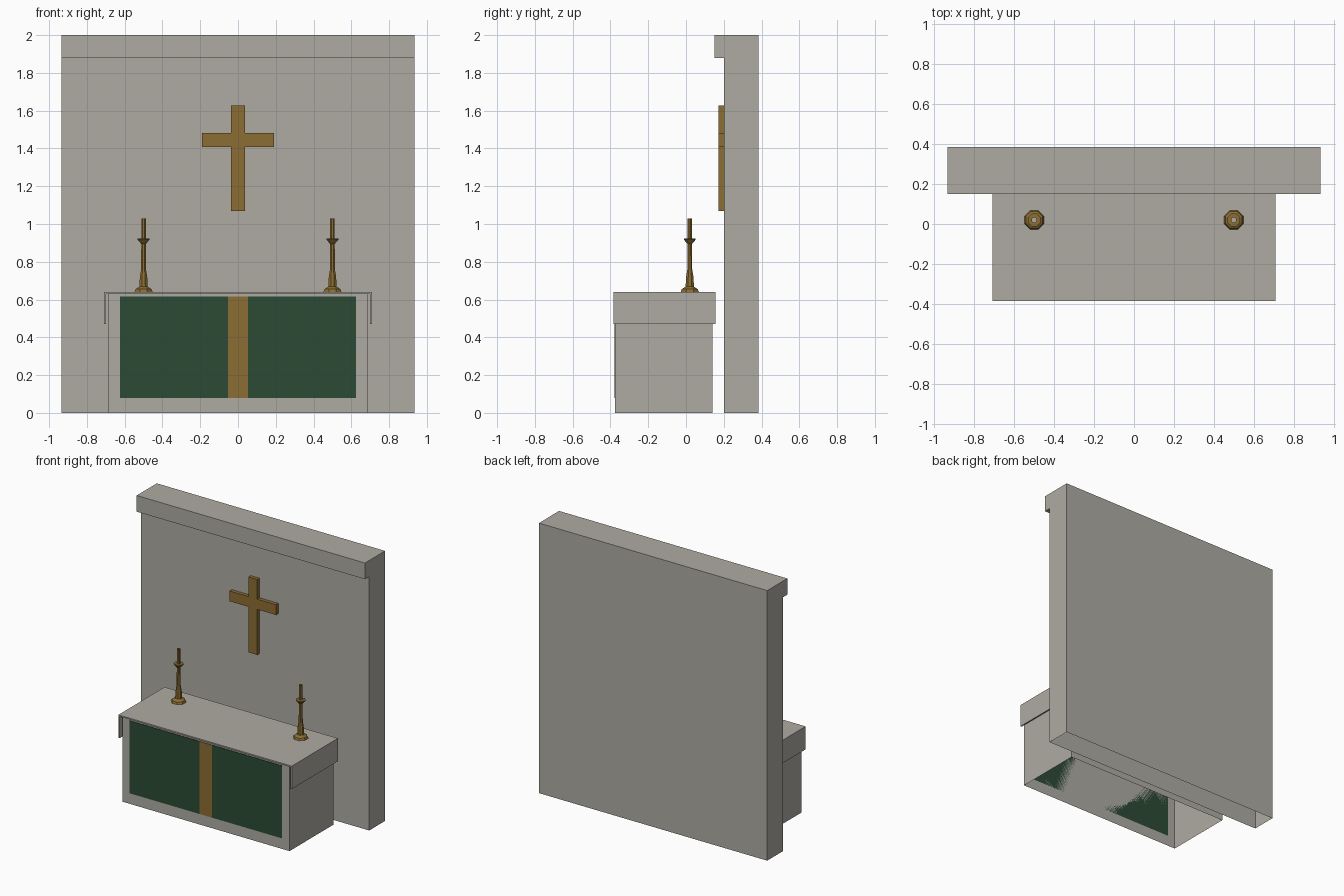
import bpy, bmesh, math
from mathutils import Matrix, Vector

cube = bpy.data.objects.get("Cube")
if cube:
    bpy.data.objects.remove(cube, do_unlink=True)


def material(name, rgb):
    m = bpy.data.materials.new(name)
    m.use_nodes = True
    color = (*rgb, 1)
    m.diffuse_color = color
    m.node_tree.nodes["Principled BSDF"].inputs["Base Color"].default_value = color
    return m


stone = material("pale stone", (0.43, 0.41, 0.365))
gold = material("old gold", (0.26, 0.155, 0.033))
green = material("dark green cloth", (0.025, 0.07, 0.035))


def finish(name, bm, mat):
    mesh = bpy.data.meshes.new(name)
    bm.to_mesh(mesh)
    bm.free()
    mesh.materials.append(mat)
    obj = bpy.data.objects.new(name, mesh)
    bpy.context.collection.objects.link(obj)
    return obj


def open_floor(bm):
    """Remove the face resting on the ground, leaving a hollow shell."""
    floor = [f for f in bm.faces if all(abs(v.co.z) < 1e-4 for v in f.verts)]
    bmesh.ops.delete(bm, geom=floor, context='FACES')


def extrude_outline(name, outline, step, mat, hollow=False):
    """Extrude a closed outline of 3D points along a vector."""
    bm = bmesh.new()
    face = bm.faces.new([bm.verts.new(p) for p in outline])
    ext = bmesh.ops.extrude_face_region(bm, geom=[face], use_keep_orig=True)
    moved = [v for v in ext["geom"] if isinstance(v, bmesh.types.BMVert)]
    bmesh.ops.translate(bm, verts=moved, vec=Vector(step))
    bmesh.ops.recalc_face_normals(bm, faces=bm.faces)
    if hollow:
        open_floor(bm)
    return finish(name, bm, mat)


def box(name, lo, hi, mat, hollow=False):
    (x0, y0, z0), (x1, y1, z1) = lo, hi
    base = [(x0, y0, z0), (x1, y0, z0), (x1, y1, z0), (x0, y1, z0)]
    return extrude_outline(name, base, (0, 0, z1 - z0), mat, hollow)


# Back wall with its overhanging cornice
wall = [(0.20, 0), (0.385, 0), (0.385, 2), (0.15, 2), (0.15, 1.88), (0.20, 1.88)]
extrude_outline("back_wall", [(-0.935, y, z) for y, z in wall], (1.87, 0, 0), stone, True)

# Altar block
box("altar_block", (-0.685, -0.375, 0), (0.685, 0.14, 0.63), stone, True)

# Altar cloth: thin top with a flap hanging at each end
half = [(0.71, 0.64), (0.71, 0.47), (0.70, 0.47), (0.70, 0.63)]
cloth = half + [(-x, z) for x, z in reversed(half)]
extrude_outline("altar_cloth", [(x, -0.385, z) for x, z in cloth], (0, 0.54, 0), stone)

# Green frontal panels either side of a gold band
for side, sx in (("left", 1), ("right", -1)):
    x0, x1 = sorted((sx * 0.052, sx * 0.625))
    box(side + "_frontal", (x0, -0.379, 0.08), (x1, -0.375, 0.617), green)
box("frontal_band", (-0.052, -0.379, 0.08), (0.052, -0.375, 0.617), gold)

# Wall cross, outlined from one mirrored half
arm = [(0.036, 1.07), (0.036, 1.407), (0.19, 1.407),
       (0.19, 1.483), (0.036, 1.483), (0.036, 1.628)]
cross = arm + [(-x, z) for x, z in reversed(arm)]
extrude_outline("wall_cross", [(x, 0.173, z) for x, z in cross], (0, 0.027, 0), gold)

# Candlesticks: an eight-sided turned profile, open at the top
turned = [(0.052, 0.64), (0.046, 0.655), (0.024, 0.668), (0.021, 0.72),
          (0.014, 0.76), (0.013, 0.895), (0.020, 0.902), (0.034, 0.917),
          (0.034, 0.923), (0.013, 0.923), (0.013, 1.03)]
SIDES = 8
for side, sx in (("left", 1), ("right", -1)):
    bm = bmesh.new()
    rings = []
    for r, z in turned:
        ring = []
        for i in range(SIDES):
            a = math.tau * (i + 0.5) / SIDES
            ring.append(bm.verts.new((r * math.cos(a), r * math.sin(a), z)))
        rings.append(ring)
    for low, high in zip(rings, rings[1:]):
        for i in range(SIDES):
            j = (i + 1) % SIDES
            bm.faces.new((low[i], low[j], high[j], high[i]))
    bmesh.ops.transform(bm, matrix=Matrix.Translation((sx * 0.5, 0.02, 0)), verts=bm.verts)
    finish(side + "_candlestick", bm, gold)
